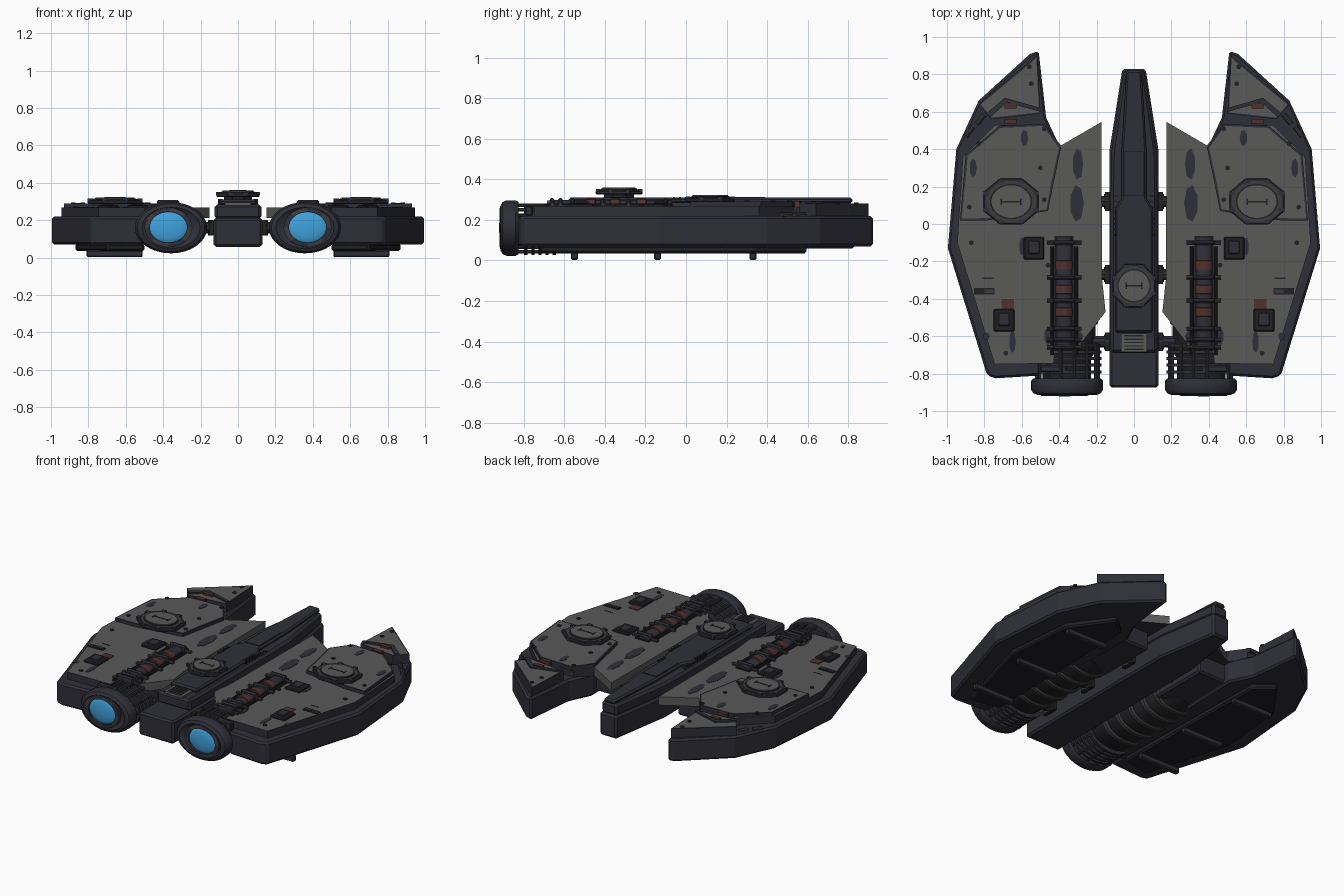
import bpy, bmesh, math
from mathutils import Vector

cube = bpy.data.objects.get("Cube")
if cube:
    bpy.data.objects.remove(cube)


def material(name, r, g, b):
    m = bpy.data.materials.new(name)
    m.use_nodes = True
    m.diffuse_color = (r, g, b, 1)
    m.node_tree.nodes["Principled BSDF"].inputs["Base Color"].default_value = (r, g, b, 1)
    return m


navy = material("dark navy hull", .028, .028, .04)
grey = material("grey armour", .1, .1, .098)
black = material("near black", .015, .015, .018)
steel = material("dark steel", .045, .045, .048)
red = material("dull red", .08, .03, .028)
blue = material("engine blue", .05, .36, .72)


def finish(name, bm, mats, mirror, bevel=0, smooth=False):
    bmesh.ops.recalc_face_normals(bm, faces=bm.faces)
    mesh = bpy.data.meshes.new(name)
    bm.to_mesh(mesh)
    bm.free()
    for m in mats:
        mesh.materials.append(m)
    ob = bpy.data.objects.new(name, mesh)
    bpy.context.collection.objects.link(ob)
    if bevel:
        mod = ob.modifiers.new("edge", 'BEVEL')
        mod.width, mod.segments = bevel, 1
    if mirror:
        ob.modifiers.new("mirror", 'MIRROR').use_bisect_axis[0] = False
    if smooth:
        bpy.ops.object.select_all(action='DESELECT')
        ob.select_set(True)
        bpy.context.view_layer.objects.active = ob
        bpy.ops.object.shade_smooth_by_angle(angle=math.radians(35))
    return ob


def prism(name, pts, z0, z1, mat, top=None, rim=0, mirror=True, bevel=0, rule=None):
    """Extruded outline; the top can have its own colour, inset by a rim."""
    bm = bmesh.new()
    low = [bm.verts.new((x, y, z0)) for x, y in pts]
    high = [bm.verts.new((x, y, z1)) for x, y in pts]
    bm.faces.new(low[::-1])
    cap = bm.faces.new(high)
    for i in range(len(pts)):
        j = (i + 1) % len(pts)
        bm.faces.new((low[i], low[j], high[j], high[i]))
    bmesh.ops.recalc_face_normals(bm, faces=bm.faces)
    if rim:
        bmesh.ops.inset_region(bm, faces=[cap], thickness=rim)
    if top:
        cap.material_index = 1
    if rule:
        for f in bm.faces:
            f.material_index = int(rule(f))
    return finish(name, bm, [mat, top or mat], mirror, bevel)


def rect(x, y, w, h):
    return [(x - w/2, y - h/2), (x + w/2, y - h/2), (x + w/2, y + h/2), (x - w/2, y + h/2)]


def ngon(x, y, rx, ry, n=8):
    turn = math.tau / n
    return [(x + rx*math.cos(turn*(i + .5)), y + ry*math.sin(turn*(i + .5))) for i in range(n)]


def box(name, x, y, w, h, z0, z1, mat, **kw):
    return prism(name, rect(x, y, w, h), z0, z1, mat, **kw)


def lathe(name, profile, cx, cz, squash, mats, n=32, rule=None, mirror=True):
    """Spins (radius, y) points about the y axis, flattened in z."""
    bm = bmesh.new()
    rings = []
    for r, y in profile:
        rings.append([bm.verts.new((cx + r*math.cos(math.tau*i/n), y,
                                    cz + squash*r*math.sin(math.tau*i/n))) for i in range(n)])
    for a, b in zip(rings, rings[1:]):
        for i in range(n):
            j = (i + 1) % n
            f = bm.faces.new((a[i], a[j], b[j], b[i]))
            f.material_index = rule(i) if rule else 0
    bm.faces.new(rings[0])
    bm.faces.new(rings[-1])
    return finish(name, bm, mats, mirror, smooth=True)


def rod(name, start, end, radius, mat, mirror=True):
    a, b = Vector(start), Vector(end)
    bm = bmesh.new()
    bmesh.ops.create_cone(bm, cap_ends=True, segments=10, radius1=radius, radius2=radius, depth=(b - a).length)
    turn = (b - a).to_track_quat('Z', 'Y').to_matrix()
    for v in bm.verts:
        v.co = turn @ v.co + (a + b) / 2
    return finish(name, bm, [mat], mirror, smooth=True)


# Wing hulls
prism("wing_hull", [(.51, .925), (.47, .57), (.4, .42), (.42, -.7), (.5, -.72), (.5, -.81), (.74, -.825),
                    (.785, -.81), (.995, -.13), (.95, .4), (.83, .66), (.555, .91)],
      .07, .22, navy, bevel=.012)
prism("belly_plate", [(.52, .5), (.5, -.68), (.7, -.72), (.87, -.12), (.83, .34), (.64, .6)],
      .035, .075, black, bevel=.01)
for y in (-.55, -.14, .33):
    box("belly_bar", .66, y, .3, .035, .003, .04, navy, bevel=.006)
box("inner_block", .31, .17, .22, .42, .09, .22, navy, bevel=.012)
box("inner_keel", .36, -.3, .2, .7, .1, .218, navy)

# Armour plates
prism("main_armour", [(.175, .545), (.39, .42), (.47, .52), (.74, .53), (.915, .36), (.945, -.1),
                      (.745, -.75), (.43, -.745), (.42, -.66), (.3, -.66), (.152, -.47), (.17, -.3)],
      .212, .268, navy, grey,
      rule=lambda f: f.normal.z > .5 or f.calc_center_median().x < .4)
prism("raised_armour", [(.39, .41), (.48, .535), (.72, .525), (.9, .37), (.93, .02), (.78, .02),
                        (.46, .07), (.43, .22)], .265, .29, navy, grey, rim=.012)
prism("rear_tip_armour", [(.518, .9), (.55, .875), (.83, .64), (.765, .56), (.5, .59)],
      .215, .28, navy, grey, rim=.01)
prism("rear_tip_ridge", [(.5, .6), (.68, .65), (.77, .57), (.79, .59), (.69, .675), (.5, .62)],
      .28, .29, navy)
for i in range(4):
    t = i / 4
    rod("rear_edge_panel", (.9 - .24*t, .47 + .26*t, .222), (.86 - .24*t, .52 + .26*t, .222), .014, steel)
for y in (.63, .548):
    box("red_marking", .66, y, .065, .026, .26, .294, red)
box("red_patch", .675, -.43, .065, .06, .26, .272, red)

# Worn paint patches
for x, y, rx, ry, z in ((.3, .32, .028, .085, .27), (.305, .11, .037, .1, .27), (.585, .46, .02, .045, .292),
                        (.86, .3, .02, .05, .292), (.65, -.63, .018, .06, .27), (.46, -.6, .02, .05, .27),
                        (.6, -.12, .014, .05, .27), (.79, -.6, .02, .02, .27)):
    prism("worn_patch", ngon(x, y, rx, ry, 7), z - .004, z, navy)
prism("worn_edge", [(.3, -.66), (.325, -.66), (.325, -.52), (.27, -.6)], .266, .27, navy)

# Hatches, slots and bolts
for x, y in ((.535, -.13), (.695, -.515)):
    box("hatch_frame", x, y, .11, .12, .26, .282, black, bevel=.006)
    box("hatch_lid", x, y + .005, .06, .07, .28, .29, navy, bevel=.004)
box("edge_slot", .8, -.36, .11, .035, .262, .272, black)
box("edge_slot_cover", .775, -.36, .05, .02, .27, .278, steel)
box("seam", .78, -.29, .06, .006, .266, .27, black)
for x, y, z in ((.48, .51, .292), (.87, -.1, .27), (.685, -.69, .27), (.83, .43, .292), (.5, .3, .292),
                (.88, .09, .292), (.55, .75, .282), (.48, .13, .292), (.46, -.22, .27), (.56, .84, .282)):
    prism("bolt", ngon(x, y, .013, .013), z - .006, z + .003, black)


def turret(x, y, rx, ry, z, mirror):
    prism("turret_base", ngon(x, y, rx*1.06, ry*1.06), z, z + .02, navy, mirror=mirror, bevel=.005)
    prism("turret_collar", ngon(x, y, rx*.9, ry*.9, 16), z + .018, z + .026, steel, mirror=mirror)
    prism("turret_groove", ngon(x, y, rx*.76, ry*.76, 20), z + .02, z + .029, black, mirror=mirror)
    prism("turret_lid", ngon(x, y, rx*.7, ry*.7, 24), z + .02, z + .034, grey, mirror=mirror)
    box("turret_slot", x, y, rx*.7, .008, z + .03, z + .036, black, mirror=mirror)
    for s in (-1, 1):
        box("turret_slot_end", x + s*rx*.35, y, .008, .035, z + .03, z + .036, black, mirror=mirror)
    for px, py in ngon(x, y, rx*.95, ry*.95):
        box("turret_lug", px, py, .03, .022, z + .01, z + .027, navy, mirror=mirror)


turret(.657, .12, .15, .125, .288, True)
turret(0, -.33, .118, .118, .325, False)
prism("turret_pedestal", ngon(0, -.33, .08, .08), .3, .33, black, mirror=False)

# Engine nacelles
lathe("engine_ring", [(.12, -.895), (.155, -.915), (.18, -.905), (.193, -.885), (.193, -.84), (.18, -.825), (.12, -.825)],
      .358, .16, .71, [navy])
lathe("engine_collar", [(.128, -.89), (.128, -.918), (.1, -.92), (.1, -.89)], .372, .162, .82,
      [steel, navy], rule=lambda i: (i // 4) % 2)
lathe("engine_glow", [(.105*math.cos(a*math.pi/14), -.9 - .022*math.sin(a*math.pi/14)) for a in range(7)],
      .372, .162, .82, [blue])
lathe("nacelle_body", [(.13, -.84), (.13, -.72), (.155, -.68), (.155, -.02), (.1, .05)], .36, .15, .62, [black])
for y in (-.79, -.755, -.72, -.685, -.65):
    lathe("nacelle_rib", [(.165, y - .008), (.175, y - .008), (.175, y + .008), (.165, y + .008)],
          .35, .15, .7, [navy])
for y in (-.52, -.4, -.28, -.16, -.04):
    lathe("nacelle_band", [(.155, y - .02), (.168, y - .012), (.168, y + .012), (.155, y + .02)],
          .36, .145, .62, [steel])
for i in range(14):
    c, s = math.cos(math.tau*i/14), math.sin(math.tau*i/14)
    rod("coolant_pipe", (.355 + .165*c, -.835, .158 + .118*s), (.355 + .165*c, -.64, .158 + .118*s), .009, steel)
box("pipe_manifold", .43, -.775, .14, .035, .22, .27, navy, bevel=.006)

# Power conduits on top of the nacelles
box("conduit_tray", .374, -.365, .1, .6, .25, .276, black)
lathe("conduit", [(.042, -.66), (.046, -.65), (.046, -.08), (.042, -.07)], .374, .265, .72, [navy], n=12)
for y in (-.22, -.35, -.47):
    lathe("red_conduit_band", [(.045, y - .024), (.05, y - .022), (.05, y + .022), (.045, y + .024)],
          .374, .265, .8, [red], n=12)
for y in (-.1, -.285, -.41, -.56, -.62, -.66):
    box("conduit_clamp", .374, y, .12, .024, .26, .308, navy, bevel=.008)
    rod("clamp_pin", (.28, y, .275), (.465, y, .275), .011, steel)
for x in (.31, .438):
    rod("conduit_side_pipe", (x, -.7, .272), (x, -.12, .272), .01, black)

# Central spine
tail = [(.13, .4), (.062, .83), (-.062, .83), (-.13, .4)]
prism("spine_keel", [(-.13, -.875), (.13, -.875)] + tail, .058, .212, navy, mirror=False, bevel=.012)
prism("spine_deck", [(-.125, -.69), (.125, -.69), (.125, .15), (.12, .39), (.055, .82), (-.055, .82),
                     (-.12, .39), (-.125, .15)], .205, .285, navy, mirror=False, bevel=.015)
prism("spine_cap", [(-.1, -.58), (.1, -.58), (.1, .08), (.066, .14), (.066, .4), (.04, .82), (-.04, .82),
                    (-.066, .4), (-.066, .14), (-.1, .08)], .28, .31, navy, mirror=False, bevel=.01)
prism("spine_recess", rect(0, .27, .105, .24), .306, .313, black, navy, rim=.008, mirror=False)
box("spine_vent", 0, -.635, .14, .1, .28, .296, grey, mirror=False)
for i in range(5):
    box("vent_slat", 0, -.67 + .018*i, .1, .007, .29, .299, black, mirror=False)
for i in range(8):
    box("spine_notch", .095, -.06 + .03*i, .024, .01, .28, .313 if i < 4 else .29, black)

# Struts joining the spine to the wings
for y in (.12, -.27, -.63):
    rod("wing_strut", (.1, y, .16), (.25, y, .16), .032, navy)
    rod("strut_collar", (.135, y, .16), (.16, y, .16), .042, steel)
    box("strut_bracket", .14, y, .03, .1, .12, .2, black)
